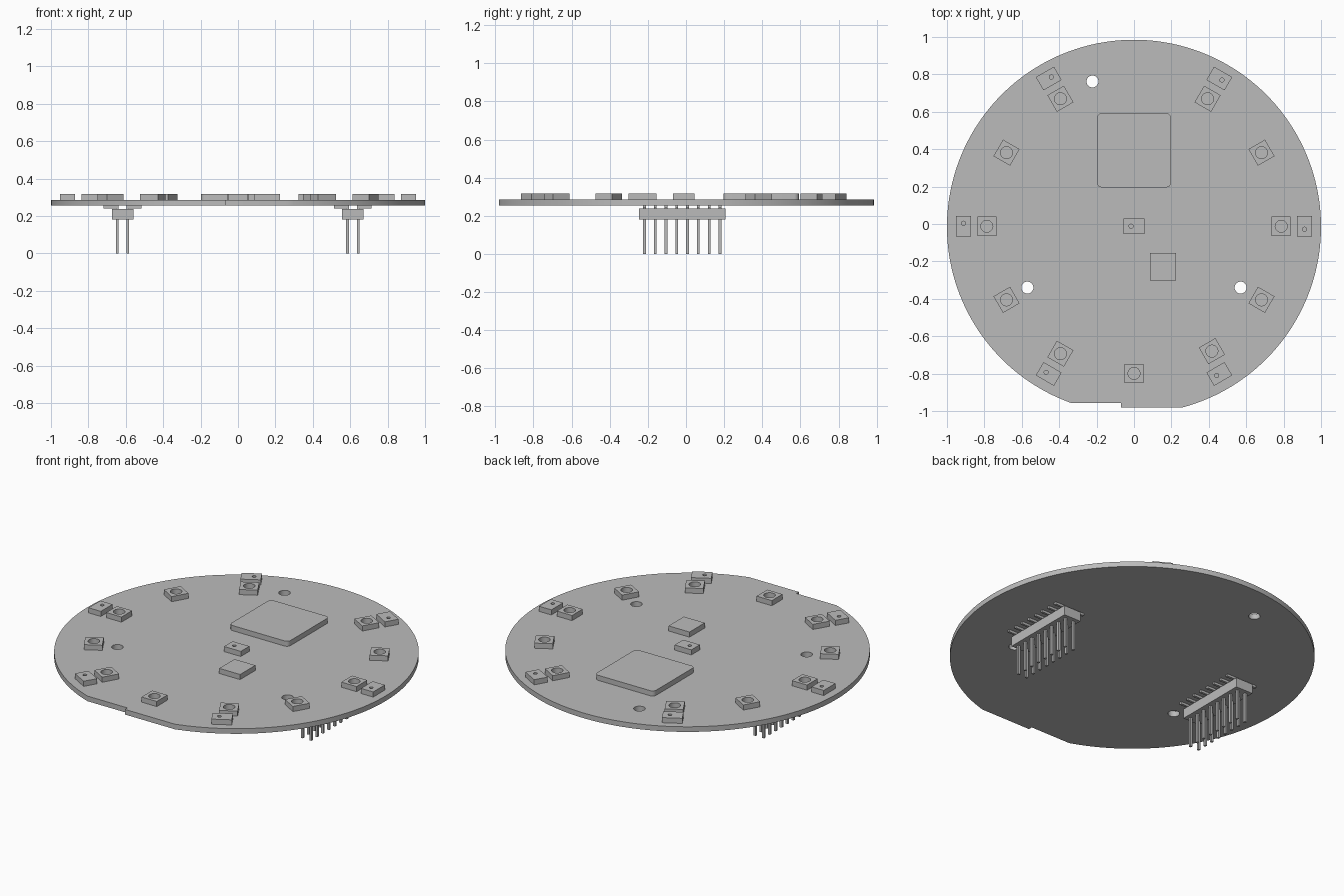
import bpy, bmesh
from math import sin, cos, pi, radians, sqrt
from mathutils import Matrix, Vector

cube = bpy.data.objects.get("Cube")
if cube:
    bpy.data.objects.remove(cube, do_unlink=True)

grey = bpy.data.materials.new("plain grey")
grey.use_nodes = True
colour = (0.5, 0.5, 0.5, 1)
grey.diffuse_color = colour
grey.node_tree.nodes["Principled BSDF"].inputs["Base Color"].default_value = colour

BOTTOM, TOP, CHIP_TOP = 0.255, 0.286, 0.317
CENTRE_Y = -0.012


def finish(name, bm):
    mesh = bpy.data.meshes.new(name)
    bmesh.ops.recalc_face_normals(bm, faces=bm.faces)
    bm.to_mesh(mesh)
    bm.free()
    mesh.materials.append(grey)
    obj = bpy.data.objects.new(name, mesh)
    bpy.context.collection.objects.link(obj)
    bpy.ops.object.select_all(action='DESELECT')
    obj.select_set(True)
    bpy.context.view_layer.objects.active = obj
    bpy.ops.object.shade_smooth_by_angle(angle=radians(30))
    return obj


def circle(x, y, r, n=32):
    return [(x + r * cos(2 * pi * i / n), y + r * sin(2 * pi * i / n)) for i in range(n)]


def rectangle(w, d):
    return [(-w / 2, -d / 2), (w / 2, -d / 2), (w / 2, d / 2), (-w / 2, d / 2)]


def plate(name, loops, z0, z1, place=Matrix()):
    """Flat plate from an outline and any holes, extruded upwards."""
    bm = bmesh.new()
    for loop in loops:
        verts = [bm.verts.new((x, y, z0)) for x, y in loop]
        for a, b in zip(verts, verts[1:] + verts[:1]):
            bm.edges.new((a, b))
    bmesh.ops.triangle_fill(bm, use_beauty=True, edges=bm.edges[:], normal=(0, 0, 1))
    ext = bmesh.ops.extrude_face_region(bm, geom=bm.faces[:], use_keep_orig=True)
    top = [g for g in ext["geom"] if isinstance(g, bmesh.types.BMVert)]
    bmesh.ops.translate(bm, verts=top, vec=(0, 0, z1 - z0))
    bm.transform(place)
    return finish(name, bm)


def add_box(bm, x0, x1, y0, y1, z0, z1):
    size = Matrix.Diagonal((x1 - x0, y1 - y0, z1 - z0, 1))
    mid = Matrix.Translation(((x0 + x1) / 2, (y0 + y1) / 2, (z0 + z1) / 2))
    bmesh.ops.create_cube(bm, size=1, matrix=mid @ size)


def polar(radius, degrees):
    """Place a part on a ring, its local x axis pointing outwards."""
    return (Matrix.Translation((0, CENTRE_Y, 0)) @ Matrix.Rotation(radians(degrees), 4, 'Z')
            @ Matrix.Translation((radius, 0, 0)))


# Round board with a stepped flat at the front and three mounting holes
cy = -0.015


def arc_angle(y):
    return math_asin((y - cy))


from math import asin as math_asin
right_end = arc_angle(-0.98)
left_end = pi - arc_angle(-0.956)
steps = 160
outline = []
for i in range(steps + 1):
    a = right_end + (left_end - right_end) * i / steps
    outline.append((cos(a), cy + sin(a)))
outline += [(-0.07, -0.956), (-0.07, -0.98)]
holes = [circle(x, y, 0.032) for x, y in ((-0.222, 0.762), (-0.57, -0.34), (0.57, -0.34))]
plate("board", [outline] + holes, BOTTOM, TOP)

# Inner ring of square sensors with round openings
for angle in (0, 30, 60, 120, 150, 180, 210, 240, 270, 300, 330):
    spot = polar(0.787, angle)
    if angle == 300:
        spot = Matrix.Translation((0.023, 0.014, 0)) @ spot
    plate("round_sensor", [rectangle(0.102, 0.102), circle(0, 0, 0.032)], TOP, CHIP_TOP, spot)

# Outer ring of oblong parts with pinholes, plus one at the board centre
spots = [polar(0.912, a) for a in (0, 60, 120, 180, 240, 300)]
spots.append(polar(0, -90))
for spot in spots:
    plate("pinhole_part", [rectangle(0.082, 0.112), circle(0, -0.016, 0.011, 16)],
          TOP, CHIP_TOP, spot)

# Large chip with rounded corners
r, half = 0.025, 0.198
rounded = []
for corner in range(4):
    base = corner * pi / 2 + pi / 4
    cx, cyy = [(half - r) * sqrt(2) * f(base) for f in (cos, sin)]
    for i in range(7):
        a = corner * pi / 2 + i * pi / 12
        rounded.append((cx + r * cos(a), cyy + r * sin(a)))
plate("main_chip", [rounded], TOP, CHIP_TOP, Matrix.Translation((0, 0.394, 0)))

# Small square chip
plate("small_chip", [rectangle(0.14, 0.146)], TOP, CHIP_TOP,
      Matrix.Translation((0.155, -0.228, 0)))

# Two pin headers below: plastic bar, eight pairs of pins with bent-out legs
pitch, t, mid_y = 0.0566, 0.007, -0.02
for side, x in (("right", -0.617), ("left", 0.614)):
    bm = bmesh.new()
    add_box(bm, x - 0.057, x + 0.057, mid_y - 4 * pitch, mid_y + 4 * pitch, 0.18, 0.238)
    finish(side + "_header_bar", bm)
    bm = bmesh.new()
    for i in range(8):
        y = mid_y + (i - 3.5) * pitch
        for s in (-1, 1):
            px = x + s * pitch / 2
            add_box(bm, px - t, px + t, y - t, y + t, 0, BOTTOM)
            leg = sorted((px + s * t, x + s * 0.101))
            add_box(bm, leg[0], leg[1], y - t, y + t, 0.241, BOTTOM)
    finish(side + "_header_pins", bm)
